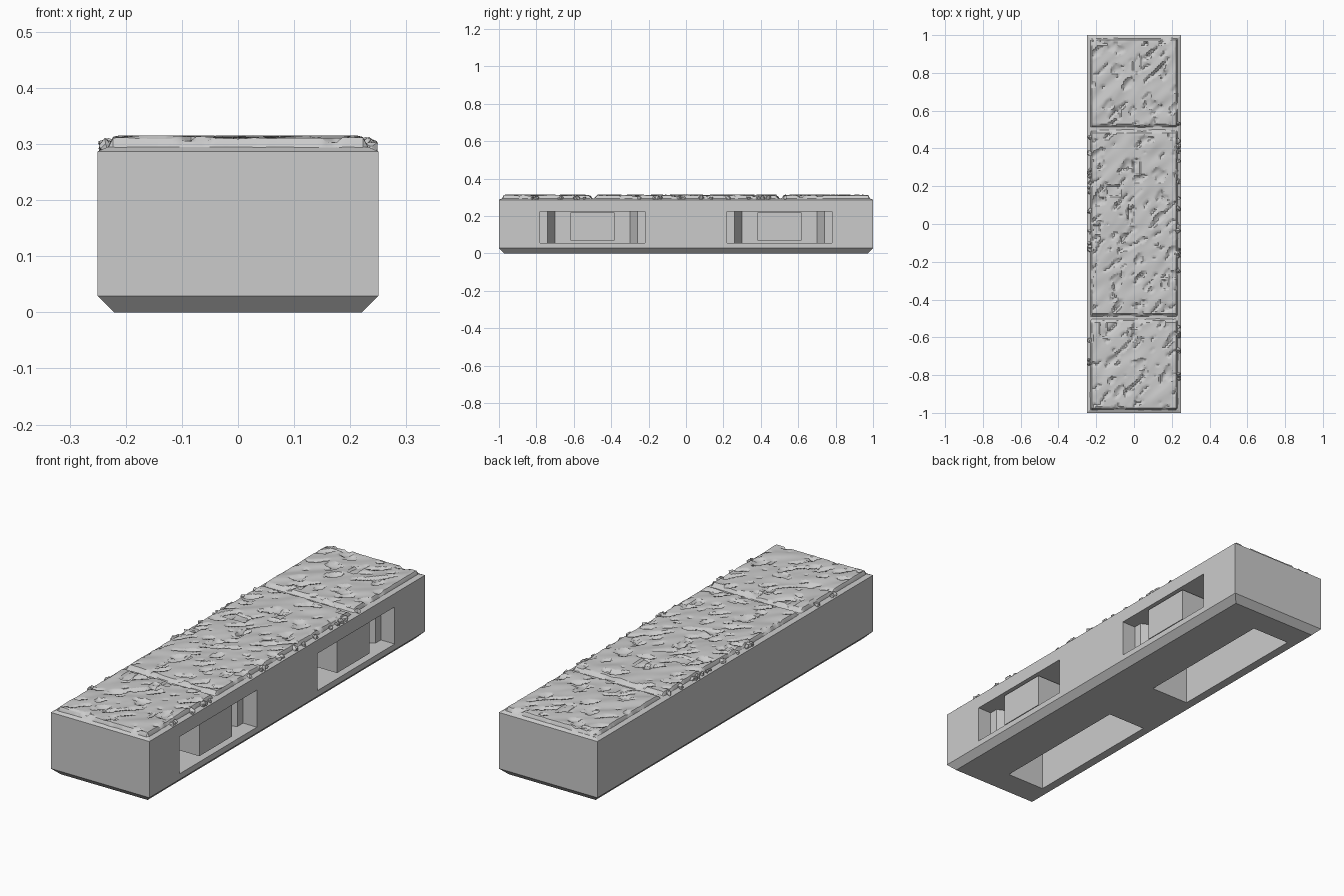
import bpy, bmesh, random
from mathutils import Vector, Matrix, noise

random.seed(4)
if "Cube" in bpy.data.objects:
    bpy.data.objects.remove(bpy.data.objects["Cube"])

stone = bpy.data.materials.new("stone grey")
stone.use_nodes = True
GREY = (0.6, 0.6, 0.6, 1)
stone.diffuse_color = GREY
stone.node_tree.nodes["Principled BSDF"].inputs["Base Color"].default_value = GREY


def finish(name, bm):
    """Turn a bmesh into a named, coloured object."""
    bmesh.ops.recalc_face_normals(bm, faces=bm.faces)
    mesh = bpy.data.meshes.new(name)
    bm.to_mesh(mesh)
    bm.free()
    mesh.materials.append(stone)
    ob = bpy.data.objects.new(name, mesh)
    bpy.context.collection.objects.link(ob)
    return ob


def loft(bm, rings):
    """Skin closed rings of points and cap both ends."""
    loops = [[bm.verts.new(p) for p in ring] for ring in rings]
    n = len(loops[0])
    for a, b in zip(loops, loops[1:]):
        for i in range(n):
            j = (i + 1) % n
            bm.faces.new((a[i], a[j], b[j], b[i]))
    bm.faces.new(loops[0][::-1])
    bm.faces.new(loops[-1])


def rect(x0, x1, y0, y1, z):
    return [(x0, y0, z), (x1, y0, z), (x1, y1, z), (x0, y1, z)]


def box(bm, x0, x1, y0, y1, z0, z1):
    loft(bm, [rect(x0, x1, y0, y1, z) for z in (z0, z1)])


# Plinth with chamfered foot and shoulder
bm = bmesh.new()
loft(bm, [rect(-0.25 + c, 0.25 - c, -1 + c, 1 - c, z)
          for z, c in ((0, 0.029), (0.029, 0), (0.287, 0), (0.295, 0.018))])
plinth = finish("plinth", bm)

# Cutter: stepped clip pockets in one side, open cavities underneath
bm = bmesh.new()
half = [(0.30, 0.28), (0.18, 0.28), (0.18, 0.24), (0.10, 0.20)]
for cy in (-0.5, 0.5):
    outline = [(x, cy + y) for x, y in half] + [(x, cy - y) for x, y in half[::-1]]
    loft(bm, [[(x, y, z) for x, y in outline] for z in (0.055, 0.225)])
    box(bm, -0.18, 0.015, cy - 0.35, cy + 0.35, -0.1, 0.23)
cutter = finish("pocket_cutter", bm)
cutter.hide_render = True

cut = plinth.modifiers.new("pockets", "BOOLEAN")
cut.object = cutter
cut.operation = "DIFFERENCE"
cut.solver = "EXACT"
bpy.context.view_layer.objects.active = plinth
bpy.ops.object.modifier_apply(modifier=cut.name)
bpy.data.objects.remove(cutter)

# Clip blocks standing in the pockets
for label, cy in (("front", -0.5), ("back", 0.5)):
    bm = bmesh.new()
    box(bm, 0.09, 0.236, cy - 0.118, cy + 0.118, 0.07, 0.22)
    finish(label + "_clip_block", bm)

# Rough paving: eroded grid with two joints across it
HX, HY, TOP, LOW = 0.232, 0.984, 0.315, 0.293


def paving_height(x, y):
    u, v = x + y, x - y
    swell = noise.noise(Vector((u * 5, v * 12, 0))) * 0.006
    z = TOP - 0.003 + swell
    crack = noise.noise(Vector((u * 9, v * 24, 7)))
    if crack > 0.22:
        z -= 0.006 + 0.014 * (crack - 0.2)
    # Small squared chips
    cell = noise.cell(Vector((x * 28, y * 20, 3)))
    if cell > 0.8 and noise.noise(Vector((x * 8, y * 8, 1))) > 0.05:
        z -= 0.007
    edge = min(HX - abs(x), HY - abs(y))
    z = min(z, LOW + edge * 1.9 + 0.003 * noise.noise(Vector((x * 20, y * 20, 5))))
    wander = 0.006 * noise.noise(Vector((x * 12, 0, 9)))
    for joint in (-0.495, 0.505):
        d = abs(y - joint - wander)
        z = min(z, LOW + max(0, d - 0.009) * 1.6)
    return max(min(z, TOP), LOW - 0.001)


bm = bmesh.new()
bmesh.ops.create_grid(bm, x_segments=50, y_segments=208, size=1,
                      matrix=Matrix.Diagonal((HX, HY, 1, 1)))
for v in bm.verts:
    v.co.z = paving_height(v.co.x, v.co.y)
rim = [e for e in bm.edges if e.is_boundary]
skirt = bmesh.ops.extrude_edge_only(bm, edges=rim)["geom"]
for v in skirt:
    if isinstance(v, bmesh.types.BMVert):
        v.co.z = 0.285
paving = finish("rough_paving", bm)

# Broken chips lying along the long edges
bm = bmesh.new()
for i in range(46):
    side = random.choice((-1, 1))
    y = random.choice((-0.65, -0.1, 0.3, 0.42)) + random.gauss(0, 0.1)
    r = random.uniform(0.008, 0.017)
    place = Matrix.Translation((side * (0.247 - r), y, 0.296))
    turn = Matrix.Rotation(random.uniform(0, 3), 4, "Z")
    geo = bmesh.ops.create_icosphere(bm, subdivisions=1, radius=r,
                                     matrix=place @ turn)
    for v in geo["verts"]:
        v.co.x += random.uniform(-0.004, 0.004)
        v.co.z = min(v.co.z + random.uniform(-0.006, 0.003), TOP - 0.002)
finish("edge_chips", bm)

# Smooth the worn surface but keep its broken edges
bpy.ops.object.select_all(action="DESELECT")
paving.select_set(True)
bpy.context.view_layer.objects.active = paving
bpy.ops.object.shade_smooth_by_angle(angle=0.5)
